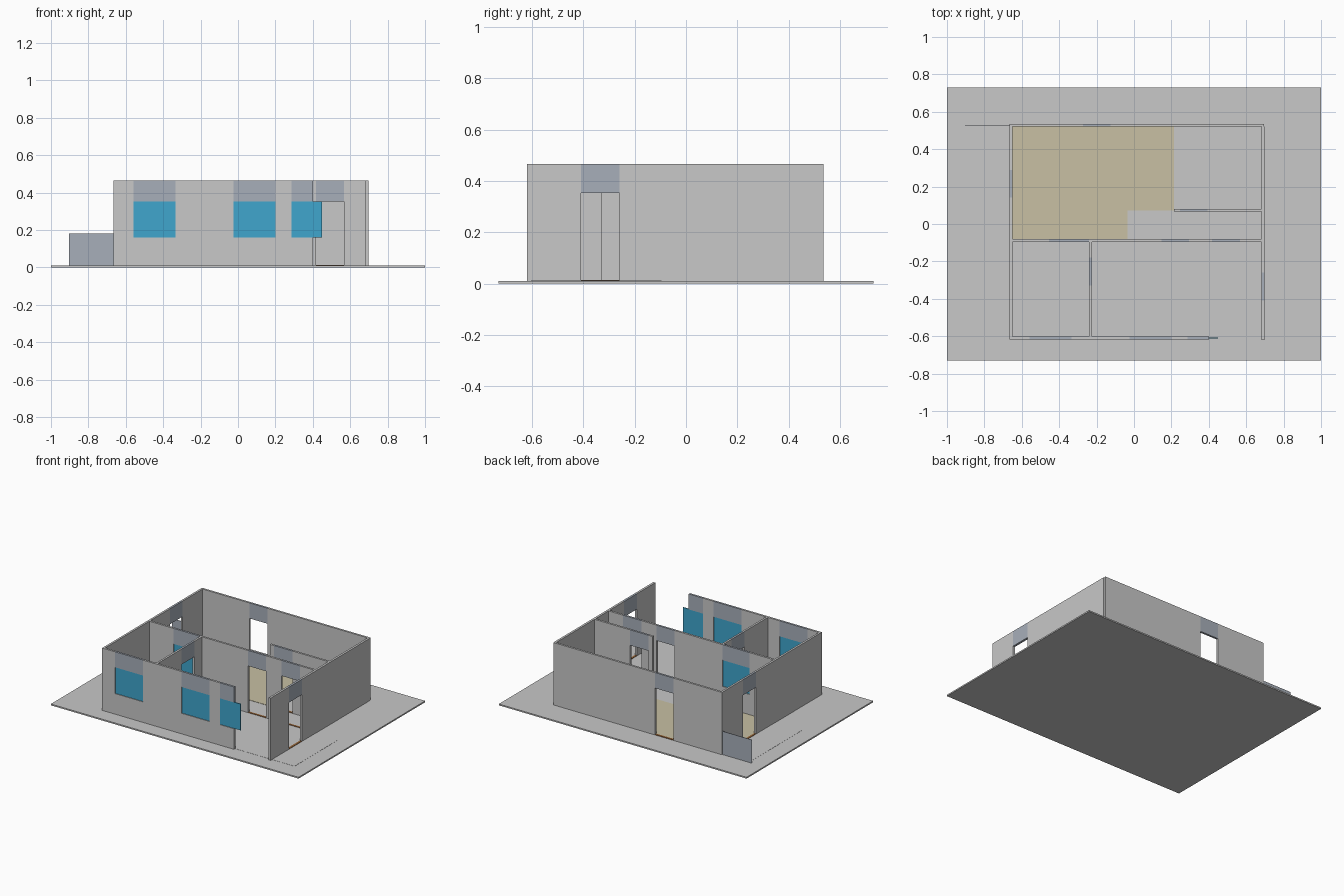
import bpy, bmesh

if "Cube" in bpy.data.objects:
    bpy.data.objects.remove(bpy.data.objects["Cube"])

TOP, HEAD, SILL, BASE = 0.465, 0.352, 0.16, 0.01   # wall top, opening head, window sill, slab top


def material(name, rgb):
    m = bpy.data.materials.new(name)
    m.diffuse_color = (*rgb, 1)
    m.use_nodes = True
    m.node_tree.nodes["Principled BSDF"].inputs["Base Color"].default_value = m.diffuse_color
    return m


GREY = material("wall_grey", (0.58, 0.58, 0.58))
LINTEL = material("blue_grey", (0.39, 0.43, 0.49))
GLASS = material("window_blue", (0.05, 0.38, 0.61))
FLOOR = material("pale_yellow", (0.58, 0.53, 0.37))
BROWN = material("threshold_brown", (0.30, 0.13, 0.04))


def boxes(name, mat, spans):
    """One object made of boxes given as (x0, x1, y0, y1, z0, z1)."""
    bm = bmesh.new()
    for x0, x1, y0, y1, z0, z1 in spans:
        verts = bmesh.ops.create_cube(bm, size=1)["verts"]
        for v in verts:
            v.co = (x1 if v.co.x > 0 else x0,
                    y1 if v.co.y > 0 else y0,
                    z1 if v.co.z > 0 else z0)
    me = bpy.data.meshes.new(name)
    bm.to_mesh(me)
    bm.free()
    me.materials.append(mat)
    ob = bpy.data.objects.new(name, me)
    bpy.context.collection.objects.link(ob)
    return ob


def wall(name, axis, start, end, t0, t1, openings=()):
    """Wall running along an axis, with door and window openings (kind, from, to)."""
    def span(a, b, z0, z1, n0=t0, n1=t1):
        return (a, b, n0, n1, z0, z1) if axis == "x" else (n0, n1, a, b, z0, z1)

    solid, pos = [], start
    mid = (t0 + t1) / 2
    for i, (kind, a, b) in enumerate(sorted(openings, key=lambda o: o[1]), 1):
        if a > pos:
            solid.append(span(pos, a, BASE, TOP))
        boxes(f"{name}_lintel_{i}", LINTEL, [span(a, b, HEAD, TOP)])
        if kind == "window":
            solid.append(span(a, b, BASE, SILL))
            # the pane by the front entrance slides past the end of the wall
            pane_end = b + 0.05 if b >= end else b
            boxes(f"{name}_pane_{i}", GLASS,
                  [span(a, pane_end, SILL, HEAD, mid - 0.003, mid + 0.003)])
        else:
            boxes(f"{name}_threshold_{i}", BROWN, [span(a, b, BASE, BASE + 0.004)])
        pos = b
    if pos < end:
        solid.append(span(pos, end, BASE, TOP))
    boxes(name, GREY, solid)


# ground slab and the slightly raised paving patches
boxes("ground_slab", GREY, [(-1, 1, -0.73, 0.73, 0, BASE)])
boxes("paving", GREY, [(-0.225, 0.88, -0.605, -0.095, BASE, BASE + 0.001),
                       (-0.88, -0.65, -0.08, 0.53, BASE, BASE + 0.001)])

# L-shaped yellow floor of the main room
boxes("room_floor", FLOOR, [(-0.65, 0.215, 0.072, 0.52, BASE, BASE + 0.002),
                            (-0.65, -0.035, -0.08, 0.072, BASE, BASE + 0.002)])

# outer walls
wall("front_wall", "x", -0.665, 0.40, -0.617, -0.602,
     [("window", -0.56, -0.335), ("window", -0.025, 0.20), ("window", 0.285, 0.40)])
wall("back_wall", "x", -0.665, 0.695, 0.52, 0.535, [("door", -0.273, -0.125)])
wall("left_wall", "y", -0.617, 0.52, -0.665, -0.65, [("door", 0.143, 0.29)])
wall("right_wall", "y", -0.62, 0.52, 0.682, 0.698, [("door", -0.41, -0.26)])

# inner walls
wall("middle_wall", "x", -0.65, 0.682, -0.095, -0.08,
     [("window", -0.455, -0.24), ("door", 0.147, 0.294), ("door", 0.416, 0.566)])
wall("front_room_wall", "y", -0.602, -0.095, -0.24, -0.225, [("door", -0.33, -0.18)])
wall("corridor_wall", "x", 0.213, 0.682, 0.066, 0.081, [("door", 0.246, 0.394)])

# low screen beside the back corner
boxes("garden_screen", LINTEL, [(-0.903, -0.665, 0.526, 0.530, BASE, 0.18)])
